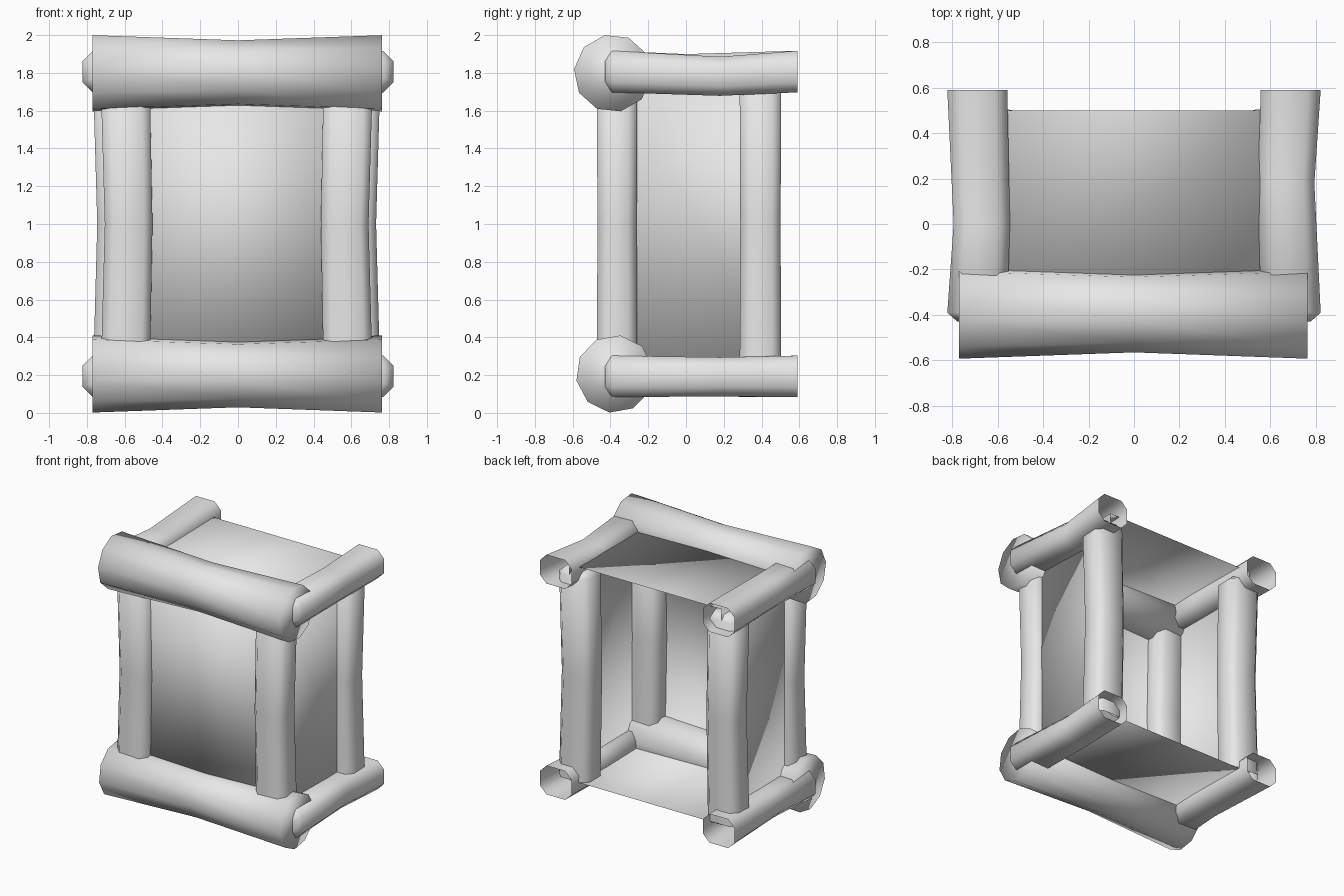
import bpy, bmesh, math
from mathutils import Vector

cube = bpy.data.objects.get("Cube")
if cube:
    bpy.data.objects.remove(cube, do_unlink=True)

grey = bpy.data.materials.new("plain_grey")
grey.use_nodes = True
colour = (0.8, 0.8, 0.8, 1)
grey.diffuse_color = colour
grey.node_tree.nodes["Principled BSDF"].inputs["Base Color"].default_value = colour


def finish(name, bm):
    bmesh.ops.recalc_face_normals(bm, faces=bm.faces)
    for face in bm.faces:
        face.smooth = True
    mesh = bpy.data.meshes.new(name)
    bm.to_mesh(mesh)
    bm.free()
    mesh.materials.append(grey)
    obj = bpy.data.objects.new(name, mesh)
    bpy.context.collection.objects.link(obj)
    return obj


def polygon(sides, radius, phase):
    angles = [phase + math.tau * i / sides for i in range(sides)]
    return [(radius * math.cos(a), radius * math.sin(a)) for a in angles]


def chamfered(w, h, c):
    """Rectangle of half sizes w, h with its corners cut by c."""
    return [(w, c - h), (w, h - c), (w - c, h), (c - w, h),
            (-w, h - c), (-w, c - h), (c - w, -h), (w - c, -h)]


def log(name, u, v, profile, rings, cap_start=True, cap_end=True):
    """Loft the profile through rings of (centre, scale)."""
    bm = bmesh.new()
    u, v = Vector(u), Vector(v)
    loops = [[bm.verts.new(Vector(centre) + (u * p + v * q) * scale) for p, q in profile]
             for centre, scale in rings]
    sides = len(profile)
    for a, b in zip(loops, loops[1:]):
        for i in range(sides):
            j = (i + 1) % sides
            bm.faces.new((a[i], a[j], b[j], b[i]))
    if cap_start:
        bm.faces.new(loops[0][::-1])
    if cap_end:
        bm.faces.new(loops[-1])
    return finish(name, bm)


X, Y, Z = (1, 0, 0), (0, 1, 0), (0, 0, 1)

# Thick front beams, slightly waisted, ten sided
for name, y, z, turn in (("upper", -0.388, 1.798, 102), ("lower", -0.377, 0.206, -98)):
    log(name + "_front_beam", Y, Z, polygon(10, 0.206, math.radians(turn)),
        [((-0.77, y, z), 1), ((0, y, z), 0.865), ((0.763, y, z), 1)])

for side, s in (("left", 1), ("right", -1)):
    # Side beams with chamfered front tips and open back ends
    for level, z, sag in (("upper", 1.807, 0.018 + 0.007 * s), ("lower", 0.193, 0.002)):
        log(f"{level}_{side}_beam", X, Z, chamfered(0.132, 0.11, 0.053),
            [((s * 0.69, -0.43, z), 0.66),
             ((s * 0.69, -0.39, z), 1),
             ((s * 0.67, 0.09 + 0.09 * s, z - sag), 0.94),
             ((s * 0.69, 0.59, z), 1)], cap_end=False)

    # Upright posts with chamfered top tips and open feet
    for place, x, y, depth in (("front", 0.59, -0.365, 0.107), ("back", 0.63, 0.394, 0.11)):
        x = s * x - 0.007
        log(f"{place}_{side}_post", X, Y, chamfered(0.13, depth, 0.045),
            [((x, y, 0.2), 1),
             ((x - s * 0.018, y, 1.0), 0.97),
             ((x, y, 1.755), 1),
             ((x, y, 1.795), 0.66)], cap_start=False)

# Thin panel shell, open at the back
bm = bmesh.new()
bmesh.ops.create_cube(bm, size=1)
for vert in bm.verts:
    vert.co = Vector((vert.co.x * 1.29 - 0.007, vert.co.y * 0.895 + 0.0525, vert.co.z * 1.65 + 1.02))
back = [f for f in bm.faces if f.calc_center_median().y > 0.4]
bmesh.ops.delete(bm, geom=back, context='FACES_ONLY')
finish("panel_shell", bm)
